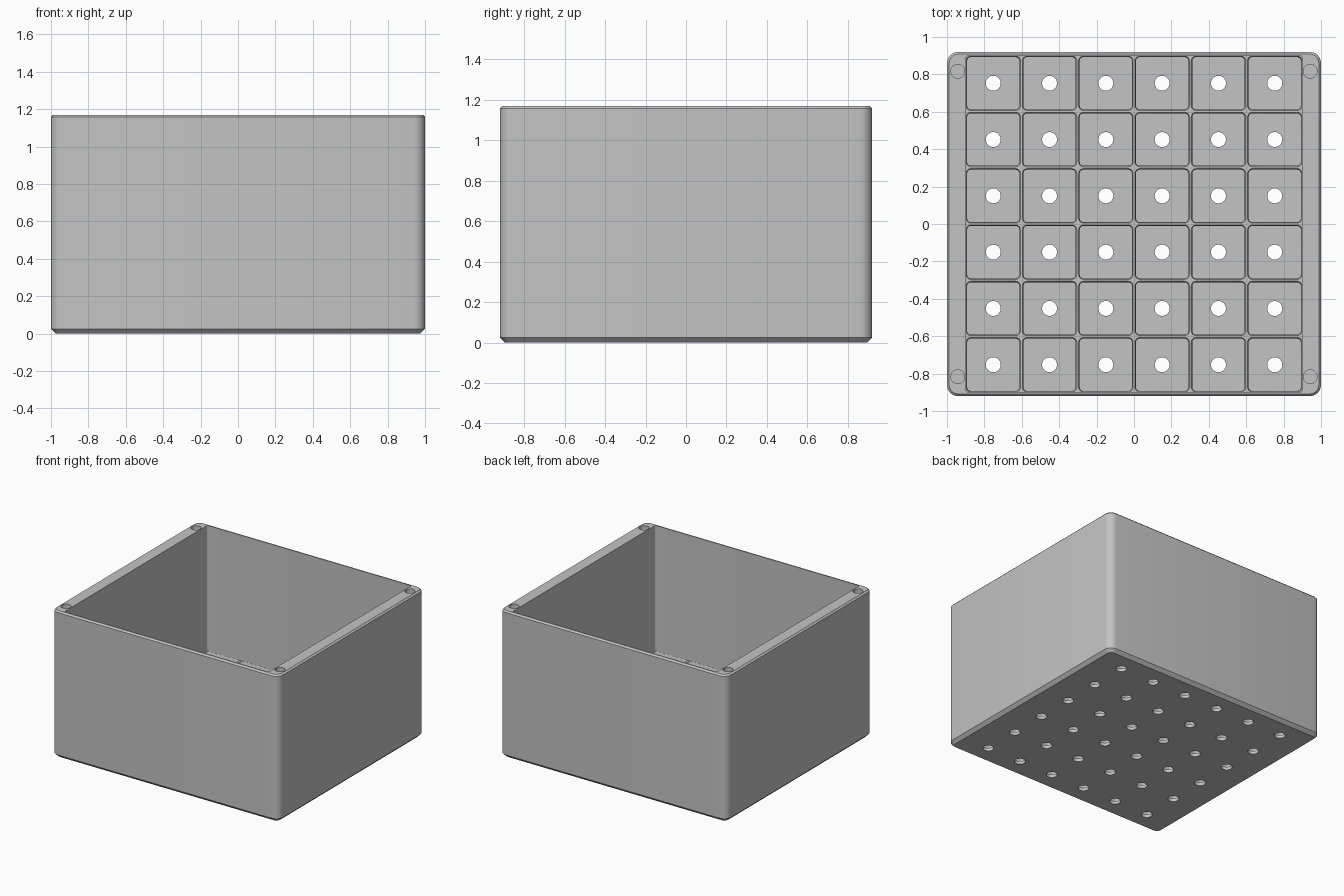
import bpy
import bmesh
import math
from mathutils import Matrix

default = bpy.data.objects.get("Cube")
if default:
    bpy.data.objects.remove(default, do_unlink=True)

HEIGHT, RIM_X, RIM_Y = 1.17, 1.0, 0.92
CAVITY, FLOOR, GRID_TOP = 0.899, 0.025, 0.17
PITCH, CELLS = 0.301, 6
GREY = (0.55, 0.55, 0.55, 1)

plastic = bpy.data.materials.new("grey plastic")
plastic.use_nodes = True
plastic.diffuse_color = GREY
plastic.node_tree.nodes["Principled BSDF"].inputs["Base Color"].default_value = GREY


def rounded_stack(bm, cx, cy, layers, steps=6):
    """Closed solid lofted through rounded rectangles (half_x, half_y, radius, z)."""
    rings = []
    for hx, hy, r, z in layers:
        ring = []
        for corner, (sx, sy) in enumerate(((1, 1), (-1, 1), (-1, -1), (1, -1))):
            for i in range(steps + 1):
                a = (corner + i / steps) * math.pi / 2
                ring.append(bm.verts.new((cx + sx * (hx - r) + r * math.cos(a),
                                          cy + sy * (hy - r) + r * math.sin(a), z)))
        rings.append(ring)
    n = len(rings[0])
    for low, high in zip(rings, rings[1:]):
        for i in range(n):
            j = (i + 1) % n
            bm.faces.new((low[i], low[j], high[j], high[i]))
    bm.faces.new(rings[0][::-1])
    bm.faces.new(rings[-1])


def cylinder(bm, x, y, radius, z0, z1):
    bmesh.ops.create_cone(bm, cap_ends=True, segments=32, radius1=radius, radius2=radius,
                          depth=z1 - z0, matrix=Matrix.Translation((x, y, (z0 + z1) / 2)))


def make_object(name, bm):
    mesh = bpy.data.meshes.new(name)
    bmesh.ops.recalc_face_normals(bm, faces=bm.faces)
    bm.to_mesh(mesh)
    bm.free()
    obj = bpy.data.objects.new(name, mesh)
    bpy.context.collection.objects.link(obj)
    obj.data.materials.append(plastic)
    return obj


# Outer block with rounded corners and chamfered bottom and rim
bm = bmesh.new()
rounded_stack(bm, 0, 0, [(RIM_X - 0.025, RIM_Y - 0.025, 0.035, 0),
                         (RIM_X, RIM_Y, 0.06, 0.025),
                         (RIM_X, RIM_Y, 0.06, HEIGHT - 0.012),
                         (RIM_X - 0.012, RIM_Y - 0.012, 0.048, HEIGHT)])
box = make_object("storage_box", bm)

# Main cavity
bm = bmesh.new()
rounded_stack(bm, 0, 0, [(CAVITY, CAVITY, 0.012, GRID_TOP),
                         (CAVITY, CAVITY, 0.012, HEIGHT + 0.1)])
cutters = [make_object("cavity_cutter", bm)]

# Grid of pockets with chamfered divider tops, and a drain hole in each
pockets, holes = bmesh.new(), bmesh.new()
centres = [(i - (CELLS - 1) / 2) * PITCH for i in range(CELLS)]
for x in centres:
    for y in centres:
        rounded_stack(pockets, x, y, [(0.14, 0.14, 0.02, FLOOR),
                                      (0.14, 0.14, 0.02, GRID_TOP - 0.012),
                                      (0.1455, 0.1455, 0.0255, GRID_TOP),
                                      (0.1455, 0.1455, 0.0255, GRID_TOP + 0.03)], 4)
        cylinder(holes, x, y, 0.04, -0.05, FLOOR + 0.05)

# Blind sockets in the rim corners
for x in (-0.942, 0.942):
    for y in (-0.817, 0.817):
        cylinder(holes, x, y, 0.037, HEIGHT - 0.05, HEIGHT + 0.05)
cutters += [make_object("pocket_cutter", pockets), make_object("hole_cutter", holes)]

# Cut everything, then drop the cutters
bpy.ops.object.select_all(action="DESELECT")
box.select_set(True)
bpy.context.view_layer.objects.active = box
for cutter in cutters:
    cutter.hide_render = True
    mod = box.modifiers.new(cutter.name, "BOOLEAN")
    mod.operation, mod.solver, mod.object = "DIFFERENCE", "EXACT", cutter
    bpy.ops.object.modifier_apply(modifier=mod.name)
    bpy.data.objects.remove(cutter, do_unlink=True)
bpy.ops.object.shade_smooth_by_angle(angle=math.radians(30))
